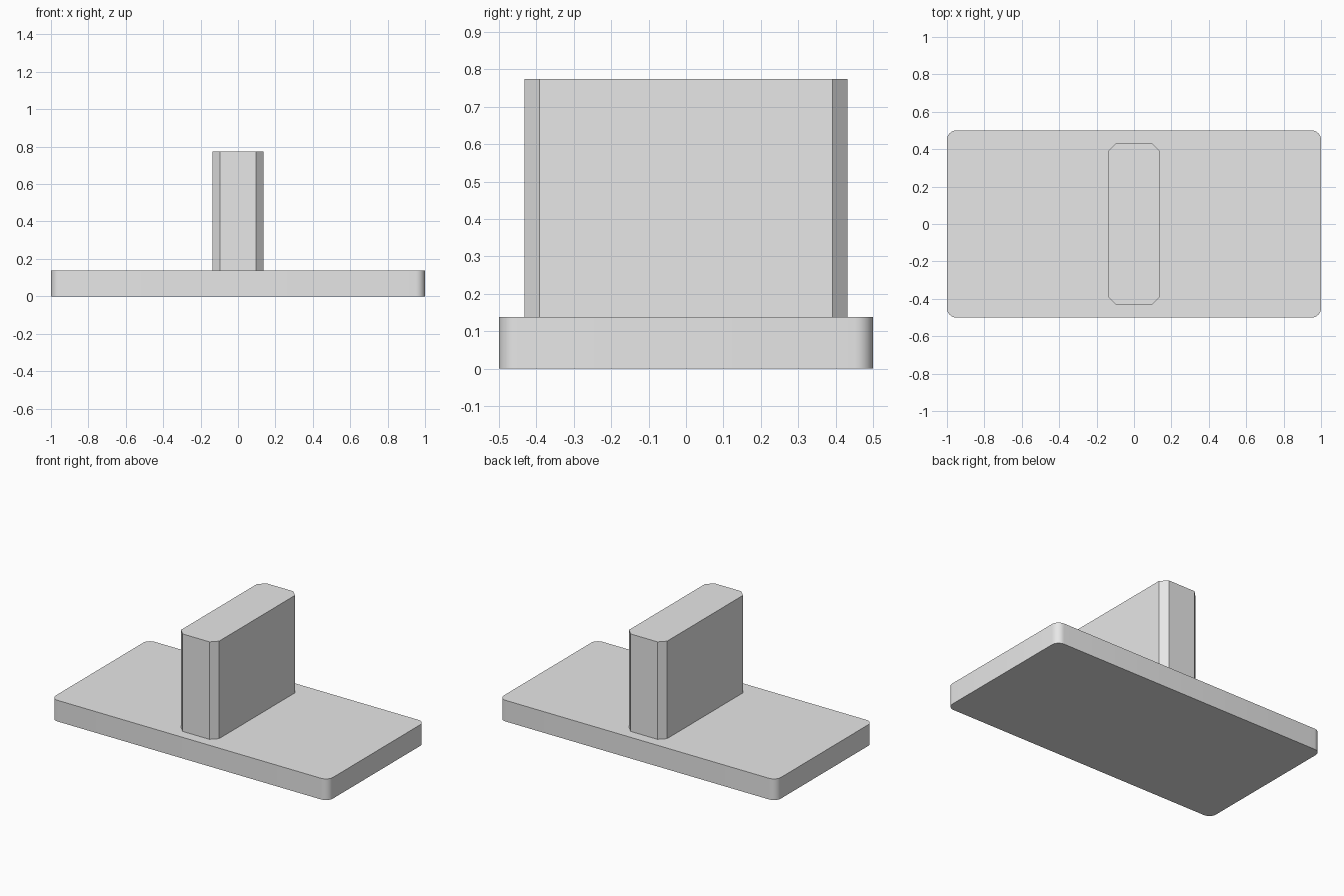
import bpy
import bmesh
import math

cube = bpy.data.objects.get("Cube")
if cube:
    bpy.data.objects.remove(cube, do_unlink=True)

# Single grey material
grey = bpy.data.materials.new("light_grey")
grey.use_nodes = True
colour = (0.8, 0.8, 0.8, 1)
grey.diffuse_color = colour
grey.node_tree.nodes["Principled BSDF"].inputs["Base Color"].default_value = colour


def block(name, size, bottom, corner, segments):
    """Upright box whose four vertical edges are bevelled."""
    bm = bmesh.new()
    bmesh.ops.create_cube(bm, size=1)
    bmesh.ops.scale(bm, vec=size, verts=bm.verts)
    bmesh.ops.translate(bm, vec=(0, 0, bottom + size[2] / 2), verts=bm.verts)
    upright = [e for e in bm.edges
               if abs(e.verts[0].co.z - e.verts[1].co.z) > 0.01]
    bmesh.ops.bevel(bm, geom=upright, offset=corner, offset_type='OFFSET',
                    segments=segments, profile=0.5, affect='EDGES')
    mesh = bpy.data.meshes.new(name)
    bm.to_mesh(mesh)
    bm.free()
    mesh.materials.append(grey)
    obj = bpy.data.objects.new(name, mesh)
    bpy.context.collection.objects.link(obj)
    return obj


# Flat base plate with rounded corners
base_height = 0.138
base = block("base_plate", (2, 1, base_height), 0, 0.05, 8)
bpy.ops.object.select_all(action='DESELECT')
base.select_set(True)
bpy.context.view_layer.objects.active = base
bpy.ops.object.shade_smooth_by_angle(angle=math.radians(30))

# Upright slab with chamfered corners
block("upright_slab", (0.275, 0.864, 0.636), base_height, 0.041, 1)
